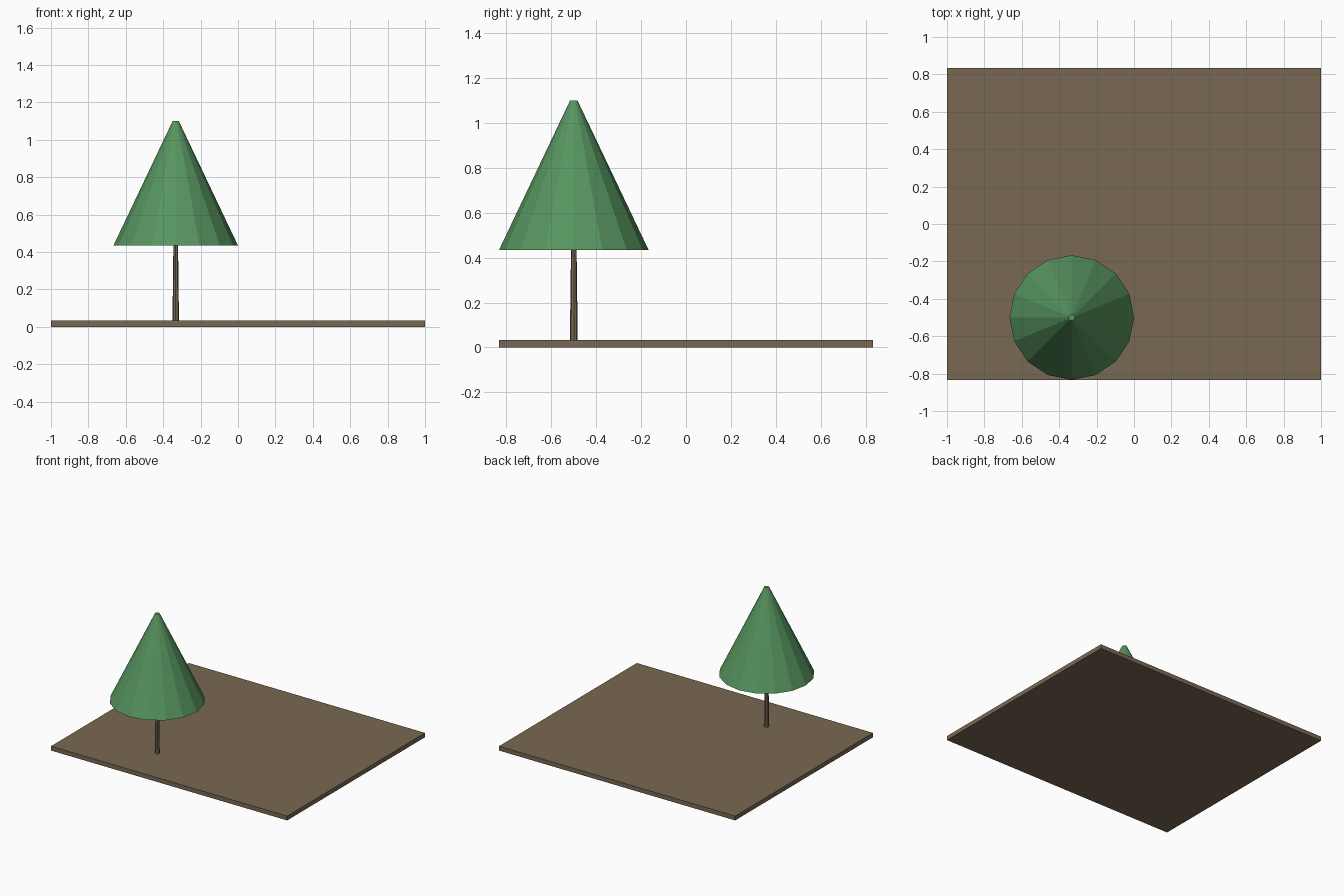
import bpy

if "Cube" in bpy.data.objects:
    bpy.data.objects.remove(bpy.data.objects["Cube"])


def material(name, rgb):
    m = bpy.data.materials.new(name)
    m.diffuse_color = (*rgb, 1.0)
    m.use_nodes = True
    m.node_tree.nodes["Principled BSDF"].inputs["Base Color"].default_value = m.diffuse_color
    return m


earth = material("earth_brown", (0.19, 0.14, 0.085))
leaf = material("leaf_green", (0.095, 0.30, 0.115))

TREE_X, TREE_Y = -0.333, -0.5
GROUND_TOP, CROWN_BOTTOM, CROWN_TOP = 0.033, 0.435, 1.1


def tapered(name, sides, r_bottom, r_top, z0, z1, mat):
    bpy.ops.mesh.primitive_cone_add(
        vertices=sides, radius1=r_bottom, radius2=r_top, depth=z1 - z0,
        location=(TREE_X, TREE_Y, (z0 + z1) / 2))
    ob = bpy.context.object
    ob.name = name
    ob.data.materials.append(mat)
    return ob


# Flat ground slab
bpy.ops.mesh.primitive_cube_add(size=1, location=(0, 0, GROUND_TOP / 2))
slab = bpy.context.object
slab.name = "ground_slab"
slab.scale = (2.0, 1.667, GROUND_TOP)
bpy.ops.object.transform_apply(location=False, rotation=False, scale=True)
slab.data.materials.append(earth)

# Thin tapering trunk and faceted crown
tapered("trunk", 8, 0.0175, 0.0125, GROUND_TOP, CROWN_BOTTOM, earth)
tapered("crown", 16, 0.333, 0.0167, CROWN_BOTTOM, CROWN_TOP, leaf)
